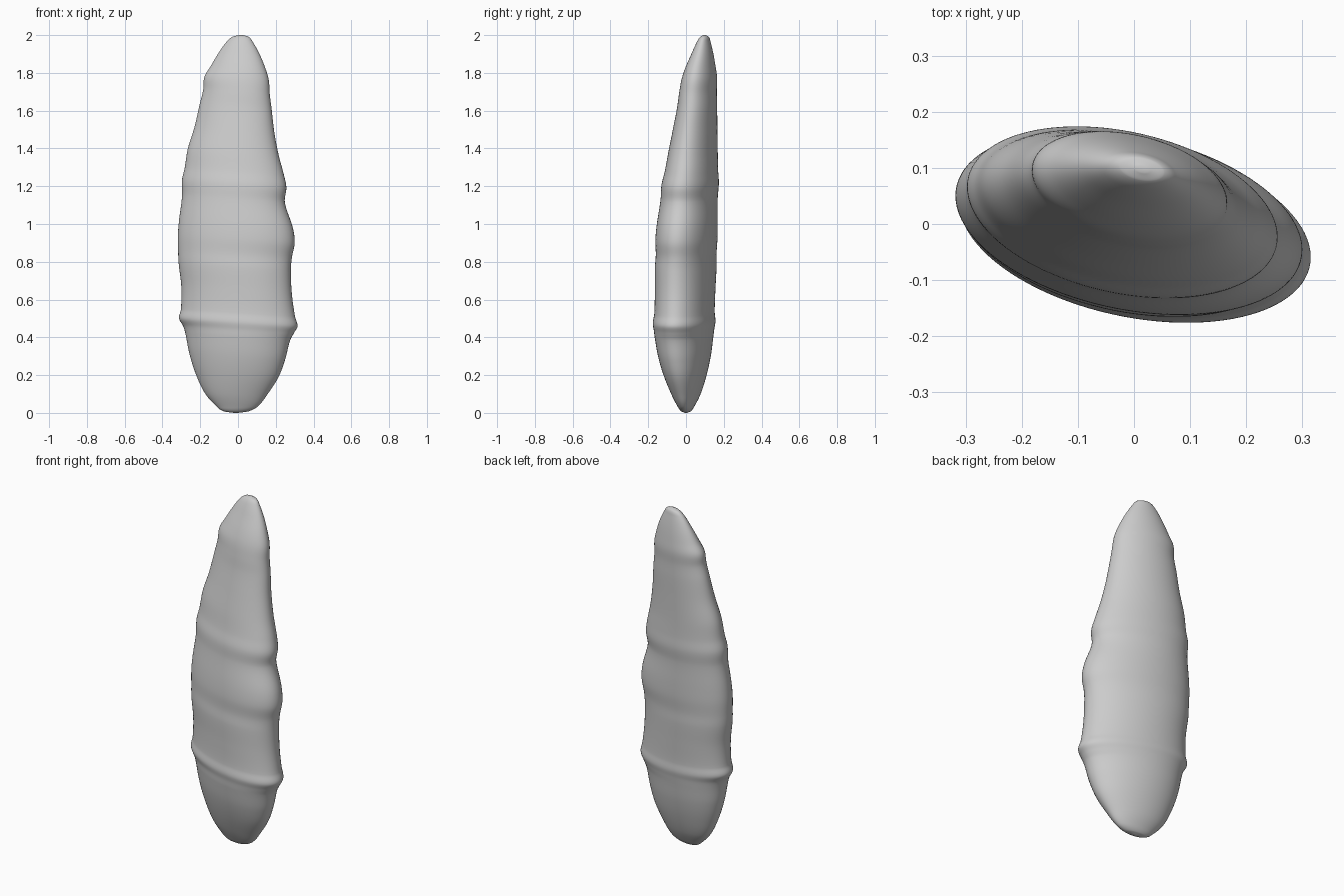
import bpy, bmesh, math

# Ring profile: height, left x, right x, front y, back y
ROWS = [
    (0.000, -.020, .000, -.005, .005),
    (0.008, -.075, .055, -.025, .025),
    (0.035, -.115, .105, -.045, .045),
    (0.10, -.175, .155, -.078, .078),
    (0.20, -.225, .215, -.118, .110),
    (0.30, -.258, .250, -.147, .132),
    (0.40, -.278, .275, -.165, .145),
    (0.44, -.290, .295, -.170, .150),
    (0.48, -.312, .315, -.176, .156),
    (0.53, -.302, .302, -.168, .152),
    (0.65, -.300, .285, -.165, .156),
    (0.77, -.314, .280, -.165, .162),
    (0.84, -.317, .285, -.160, .162),
    (0.92, -.318, .300, -.162, .167),
    (1.00, -.312, .290, -.155, .168),
    (1.13, -.296, .248, -.135, .168),
    (1.21, -.297, .256, -.130, .174),
    (1.28, -.282, .242, -.113, .170),
    (1.38, -.266, .215, -.094, .168),
    (1.50, -.230, .192, -.070, .166),
    (1.62, -.203, .178, -.047, .165),
    (1.70, -.184, .168, -.036, .163),
    (1.77, -.178, .163, -.023, .165),
    (1.83, -.145, .145, -.003, .157),
    (1.90, -.105, .115, .028, .145),
    (1.965, -.060, .078, .058, .130),
    (1.992, -.028, .055, .076, .120),
    (2.00, .005, .025, .092, .104),
]
SIDES, STEPS, PHASE = 96, 6, -0.3


def spline(p0, p1, p2, p3, t):
    # Smooth blend through the profile rows, tangents scaled to the row spacing
    out = [p1[0] + (p2[0] - p1[0]) * t]
    d = p2[0] - p1[0]
    for k in range(1, 5):
        m1 = (p2[k] - p0[k]) / max(p2[0] - p0[0], 1e-6) * d
        m2 = (p3[k] - p1[k]) / max(p3[0] - p1[0], 1e-6) * d
        a, b = p1[k], p2[k]
        out.append((2*t**3 - 3*t**2 + 1)*a + (t**3 - 2*t**2 + t)*m1
                   + (3*t**2 - 2*t**3)*b + (t**3 - t**2)*m2)
    return out


def sections():
    n = len(ROWS)
    for i in range(n - 1):
        p = [ROWS[min(max(i + j, 0), n - 1)] for j in (-1, 0, 1, 2)]
        for s in range(STEPS):
            yield spline(*p, s / STEPS)
    yield ROWS[-1]


# Body: skewed oval rings, each dipping slightly to the right
bm = bmesh.new()
rings = []
for z, l, r, f, b in sections():
    fade = min(1, z / 0.3, (2 - z) / 0.3)
    ring = []
    for i in range(SIDES):
        a = 2 * math.pi * i / SIDES
        x = (l + r) / 2 + (r - l) / 2 * math.cos(a)
        y = (f + b) / 2 + (b - f) / 2 * math.sin(a + PHASE)
        ring.append(bm.verts.new((x, y, z - 0.065 * x * fade)))
    rings.append(ring)
for lo, hi in zip(rings, rings[1:]):
    for i in range(SIDES):
        j = (i + 1) % SIDES
        bm.faces.new((lo[i], lo[j], hi[j], hi[i]))
bm.faces.new(rings[0][::-1])
bm.faces.new(rings[-1])
bmesh.ops.recalc_face_normals(bm, faces=bm.faces)
for face in bm.faces:
    face.smooth = True

mesh = bpy.data.meshes.new("ridged_body")
bm.to_mesh(mesh)
bm.free()
body = bpy.data.objects.new("ridged_body", mesh)
bpy.context.collection.objects.link(body)
